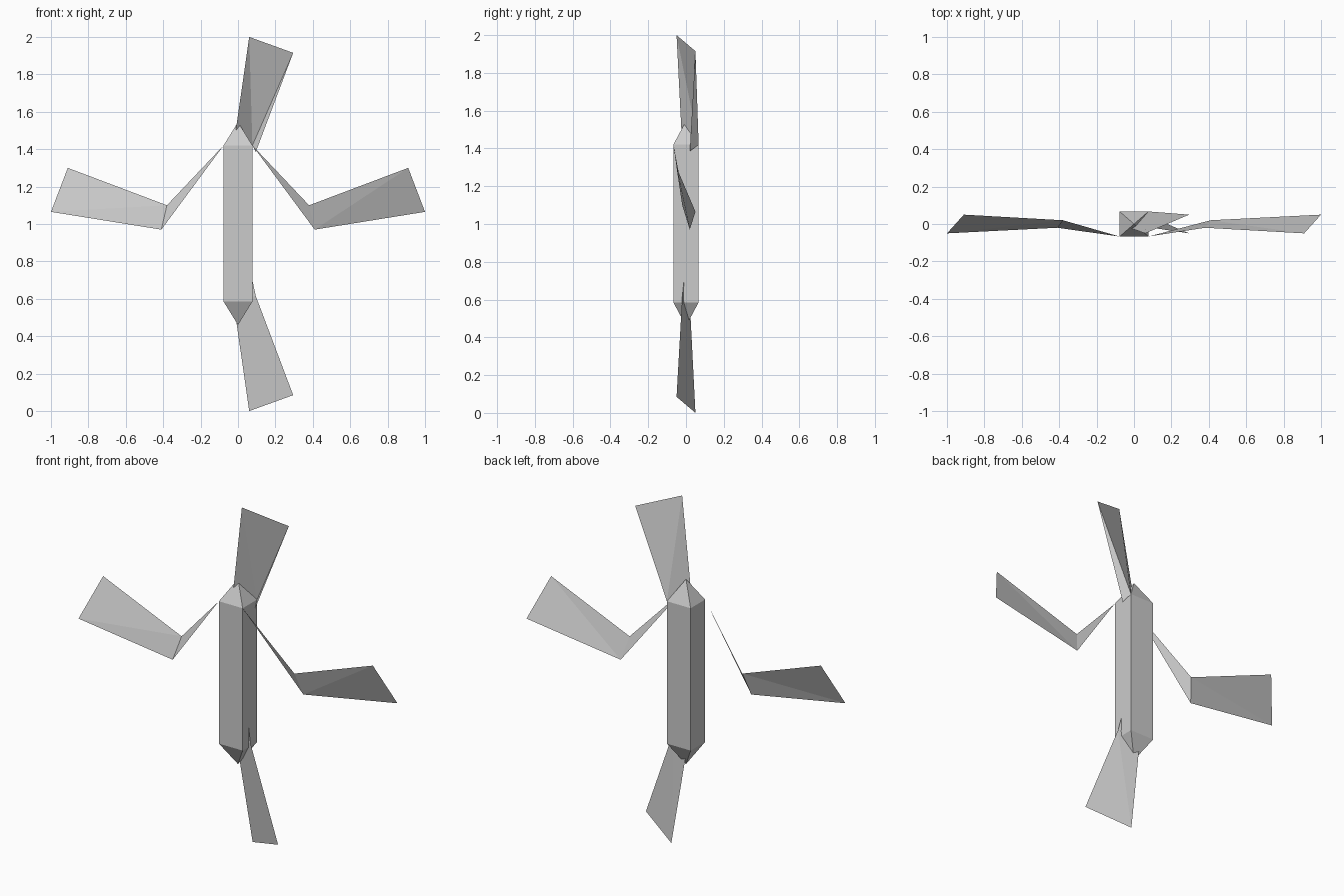
import bpy, bmesh
from mathutils import Vector

if "Cube" in bpy.data.objects:
    bpy.data.objects.remove(bpy.data.objects["Cube"])


def new_object(name, bm):
    mesh = bpy.data.meshes.new(name)
    bm.to_mesh(mesh)
    bm.free()
    obj = bpy.data.objects.new(name, mesh)
    bpy.context.collection.objects.link(obj)
    return obj


# Thin blade: root point on the body, two joint points, two tip points
def blade(name, points, triangles):
    bm = bmesh.new()
    verts = [bm.verts.new(p) for p in points]
    for tri in triangles:
        bm.faces.new([verts[i] for i in tri])
    return new_object(name, bm)


HX, HY, Z0, Z1 = 0.077, 0.067, 0.585, 1.42

# Body: square column with a pyramid on each end
bm = bmesh.new()
bmesh.ops.create_cube(bm, size=1)
bmesh.ops.scale(bm, vec=(2 * HX, 2 * HY, Z1 - Z0), verts=bm.verts)
bmesh.ops.translate(bm, vec=(0, 0, (Z0 + Z1) / 2), verts=bm.verts)
bm.normal_update()
ends = [f for f in bm.faces if abs(f.normal.z) > 0.9]
bmesh.ops.poke(bm, faces=ends, offset=0.125)
new_object("body", bm)

# Side blades: the left one is the right one turned half way round, same front root
side = [(0.38, -0.02, 1.10), (0.41, 0.02, 0.97), (1.0, 0.05, 1.065), (0.91, -0.05, 1.30)]
blade("right_blade", [(HX, -HY, Z1)] + side, [(0, 1, 2), (1, 4, 2), (2, 4, 3)])
blade("left_blade", [(-HX, -HY, Z1)] + [(-x, -y, z) for x, y, z in side],
      [(0, 1, 2), (1, 3, 2), (1, 4, 3)])

# Upper and lower blades: the lower one is the upper one turned about the x axis
upper = [(-0.025, -0.02, 1.41), (0.095, 0.02, 1.385), (0.295, 0.05, 1.915), (0.06, -0.05, 2.0)]
blade("upper_blade", [(HX, HY, Z1)] + upper, [(0, 2, 3), (0, 3, 4), (0, 4, 1)])
blade("lower_blade", [(-HX, HY, Z1)] + [(x, -y, 2 - z) for x, y, z in upper],
      [(0, 1, 2), (1, 4, 2), (2, 4, 3)])
